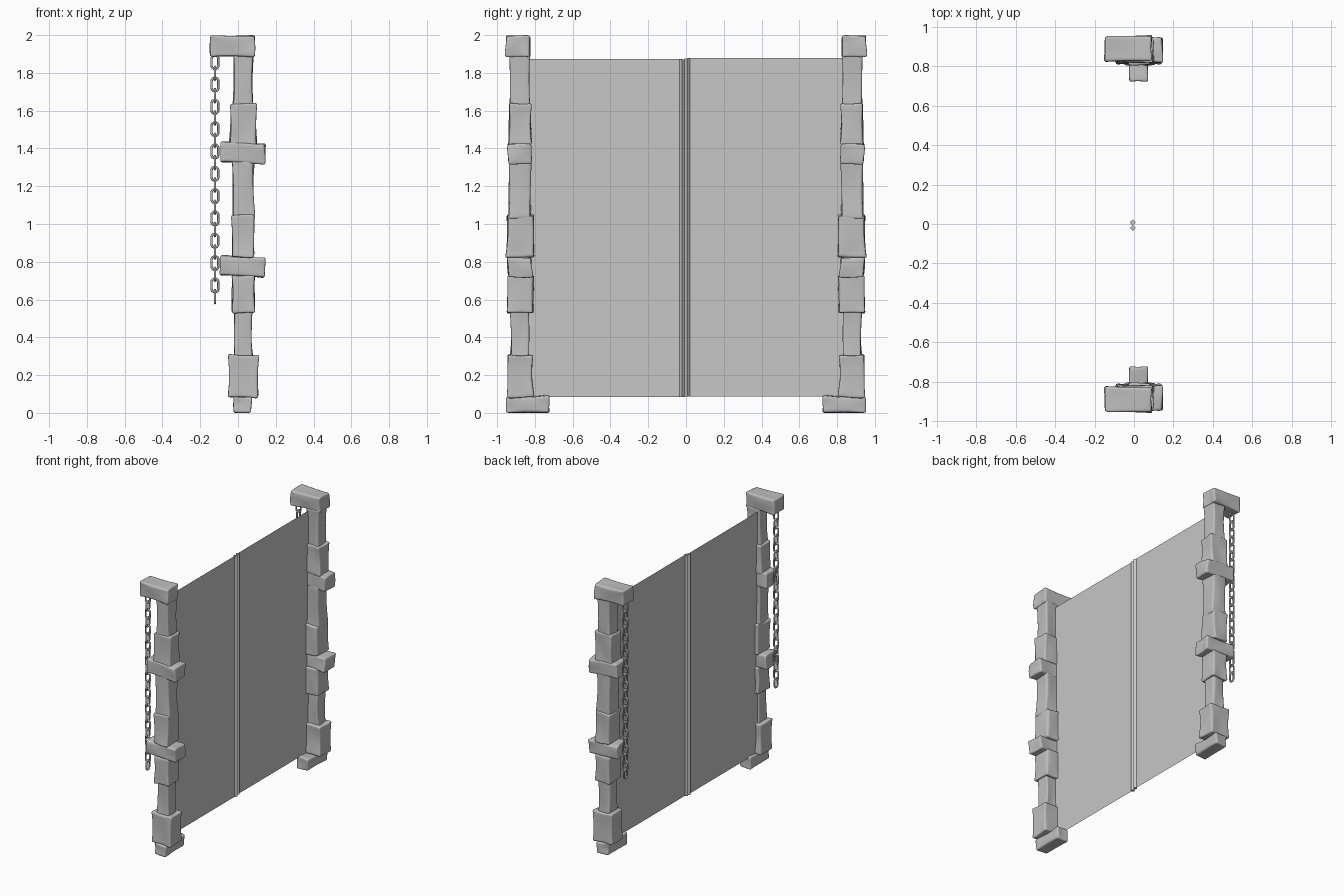
import bpy
import bmesh
import math
from mathutils import Vector, Matrix, noise

old = bpy.data.objects.get("Cube")
if old:
    bpy.data.objects.remove(old, do_unlink=True)


def material(name, value):
    mat = bpy.data.materials.new(name)
    mat.use_nodes = True
    colour = (value, value, value, 1)
    mat.diffuse_color = colour
    mat.node_tree.nodes["Principled BSDF"].inputs["Base Color"].default_value = colour
    return mat


STONE = material("stone grey", 0.52)
PANEL = material("panel grey", 0.57)


def finish(name, bm, mat, smooth=False):
    bmesh.ops.recalc_face_normals(bm, faces=bm.faces[:])
    for f in bm.faces:
        f.smooth = smooth
    mesh = bpy.data.meshes.new(name)
    bm.to_mesh(mesh)
    bm.free()
    mesh.materials.append(mat)
    obj = bpy.data.objects.new(name, mesh)
    bpy.context.collection.objects.link(obj)
    return obj


def stone(name, x, y, z, side, seed, tilt=0, pinch=0.07):
    """Worn block filling the x, y, z ranges; side mirrors it in y."""
    lo, hi = Vector((x[0], y[0], z[0])), Vector((x[1], y[1], z[1]))
    centre, half = (lo + hi) / 2, (hi - lo) / 2
    long_axis = max(range(3), key=lambda i: half[i])
    bm = bmesh.new()
    bmesh.ops.create_cube(bm, size=2)
    bmesh.ops.subdivide_edges(bm, edges=bm.edges[:], cuts=3, use_grid_fill=True)
    turn = Matrix.Rotation(math.radians(tilt), 3, 'Y')
    for v in bm.verts:
        waist = 1 - pinch * (1 - abs(v.co[long_axis]))
        p = Vector((0, 0, 0))
        for i in range(3):
            c = v.co[i]
            # Loops held near the edges keep the rounding tight
            if 0.4 < abs(c) < 0.6:
                c = math.copysign(1 - 0.02 / half[i], c)
            p[i] = c * half[i] * (1 if i == long_axis else waist)
        wobble = noise.noise_vector(p * 14 + Vector((seed * 3.7, seed, 0))) * 0.012
        p = turn @ (p * 1.02 + wobble) + centre
        p.z = min(max(p.z, 0), 2)
        v.co = (p.x, p.y * side, p.z)
    obj = finish(name, bm, STONE, True)
    mod = obj.modifiers.new("rounding", 'SUBSURF')
    mod.levels = mod.render_levels = 2


# Stones from the ground up: name, x range, distance range from centre, z range, tilt
STONES = [
    ("foot_stone", (-.025, .07), (.725, .95), (0, .09), 0),
    ("base_block", (-.05, .108), (.81, .945), (.085, .305), 0),
    ("lower_shaft", (-.022, .075), (.83, .928), (.29, .55), 0),
    ("lower_block", (-.032, .088), (.806, .95), (.53, .73), 0),
    ("lower_cross_stone", (-.09, .14), (.815, .945), (.722, .826), 3),
    ("middle_block", (-.03, .085), (.806, .95), (.825, 1.045), 0),
    ("middle_shaft", (-.028, .085), (.82, .935), (1.03, 1.34), 0),
    ("upper_cross_stone", (-.09, .14), (.818, .945), (1.322, 1.43), 3),
    ("upper_block", (-.045, .1), (.818, .937), (1.42, 1.635), 0),
    ("upper_shaft", (-.025, .08), (.828, .932), (1.62, 1.9), 0),
    ("cap_stone", (-.145, .085), (.825, .953), (1.885, 2), 1),
]


def chain(name, x, y, top, pitch, count):
    """Oval links, every second one turned a quarter."""
    bm = bmesh.new()
    around, tube, radius = 16, 6, 0.0065
    for n in range(count):
        rings = []
        for i in range(around):
            a = math.tau * (i + 0.5) / around
            out = Vector((math.cos(a), 0, math.sin(a)))
            mid = out * 0.0185 + Vector((0, 0, math.copysign(0.017, out.z)))
            ring = []
            for j in range(tube):
                b = math.tau * j / tube
                p = mid + (out * math.cos(b) + Vector((0, math.sin(b), 0))) * radius
                if n % 2:
                    p = Vector((p.y, p.x, p.z))
                ring.append(bm.verts.new(p + Vector((x, y, top - n * pitch))))
            rings.append(ring)
        for i in range(around):
            r, s = rings[i], rings[(i + 1) % around]
            for j in range(tube):
                k = (j + 1) % tube
                bm.faces.new((r[j], s[j], s[k], r[k]))
    finish(name, bm, STONE, True)


def panel(name, y0, y1, z0, z1):
    bm = bmesh.new()
    corners = [(y0, z0), (y1, z0), (y1, z1), (y0, z1)]
    bm.faces.new([bm.verts.new((-0.005, y, z)) for y, z in corners])
    finish(name, bm, PANEL)


def rod(name, y, z0, z1):
    """Bar of diamond section, with corners along x and y."""
    bm = bmesh.new()
    rings = []
    for z in (z0, z1):
        corners = [(0.015, 0), (0, 0.015), (-0.015, 0), (0, -0.015)]
        rings.append([bm.verts.new((dx - 0.006, y + dy, z)) for dx, dy in corners])
        bm.faces.new(rings[-1])
    for i in range(4):
        k = (i + 1) % 4
        bm.faces.new((rings[0][i], rings[0][k], rings[1][k], rings[1][i]))
    finish(name, bm, PANEL)


# Two mirrored pillars with hanging chains
for label, side in (("front", -1), ("back", 1)):
    for i, (name, x, y, z, tilt) in enumerate(STONES):
        stone(label + "_" + name, x, y, z, side, i + 1, tilt)
    chain(label + "_chain", -0.122, side * 0.885, 1.857, 0.0591, 22)

# Thin door leaves meeting at a pair of rods
panel("front_panel", -0.85, -0.021, 0.083, 1.874)
panel("back_panel", 0.007, 0.85, 0.088, 1.88)
rod("front_rod", -0.021, 0.083, 1.872)
rod("back_rod", 0.007, 0.088, 1.876)
